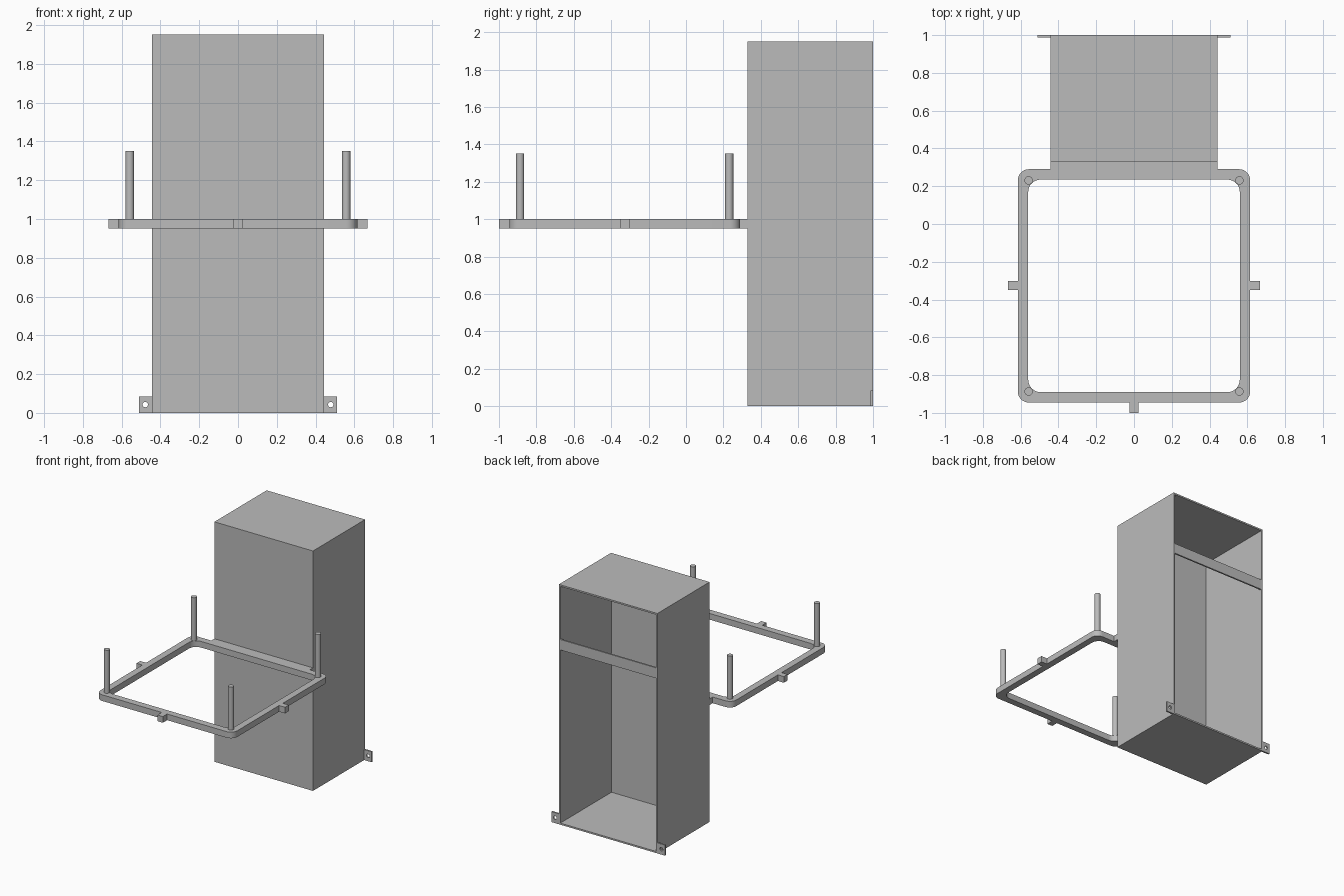
import bpy, bmesh
from math import cos, sin, pi
from mathutils import Matrix, Vector

if "Cube" in bpy.data.objects:
    bpy.data.objects.remove(bpy.data.objects["Cube"])

grey = bpy.data.materials.new("plain grey")
grey.use_nodes = True
colour = (0.5, 0.5, 0.5, 1)
grey.diffuse_color = colour
grey.node_tree.nodes["Principled BSDF"].inputs["Base Color"].default_value = colour

WALL = 0.013
BOX_X, BOX_FRONT, BOX_BACK, BOX_TOP = 0.443, 0.33, 1.0, 1.95
RING_LOW, RING_TOP = 0.95, 1.0
RING_X, RING_FRONT, RING_BACK = 0.615, -0.945, 0.29
RING_WIDTH = 0.055


def finish(name, bm, smooth=False):
    bmesh.ops.recalc_face_normals(bm, faces=bm.faces)
    mesh = bpy.data.meshes.new(name)
    bm.to_mesh(mesh)
    bm.free()
    mesh.materials.append(grey)
    obj = bpy.data.objects.new(name, mesh)
    bpy.context.collection.objects.link(obj)
    if smooth:
        bpy.ops.object.select_all(action='DESELECT')
        obj.select_set(True)
        bpy.context.view_layer.objects.active = obj
        bpy.ops.object.shade_smooth_by_angle()
    return obj


def box_mesh(low, high):
    low, high = Vector(low), Vector(high)
    bm = bmesh.new()
    place = Matrix.Translation((low + high) / 2) @ Matrix.Diagonal((*(high - low), 1))
    bmesh.ops.create_cube(bm, size=1, matrix=place)
    return bm


def box(name, low, high):
    return finish(name, box_mesh(low, high))


def rounded_rect(u0, v0, u1, v1, r, steps=8):
    centres = [(u1 - r, v1 - r), (u0 + r, v1 - r), (u0 + r, v0 + r), (u1 - r, v0 + r)]
    return [(cu + r * cos(a), cv + r * sin(a))
            for k, (cu, cv) in enumerate(centres)
            for a in [(k + i / steps) * pi / 2 for i in range(steps + 1)]]


def frame(name, outer, inner, low, high, to_3d):
    """Extruded outline with a hole; both outlines have equal point counts."""
    bm = bmesh.new()
    loops = [[bm.verts.new(to_3d(u, v, w)) for u, v in pts]
             for pts, w in ((outer, low), (outer, high), (inner, high), (inner, low))]
    n = len(outer)
    for k in range(4):
        a, b = loops[k], loops[(k + 1) % 4]
        for i in range(n):
            j = (i + 1) % n
            bm.faces.new((a[i], a[j], b[j], b[i]))
    bmesh.ops.remove_doubles(bm, verts=bm.verts, dist=0.0001)
    return finish(name, bm, smooth=True)


# Cabinet shell, open at the back
bm = box_mesh((-BOX_X, BOX_FRONT, 0), (BOX_X, BOX_BACK, BOX_TOP))
bm.normal_update()
bmesh.ops.delete(bm, geom=[f for f in bm.faces if f.normal.y > 0.5], context='FACES')
shell = finish("cabinet_shell", bm)
bm = bmesh.new()
bm.from_mesh(shell.data)
bm.normal_update()
# Keep the open shell's normals pointing out before thickening it inward
front = next(f for f in bm.faces if abs(f.normal.y) > 0.5)
if front.normal.y > 0:
    bmesh.ops.reverse_faces(bm, faces=bm.faces)
bm.to_mesh(shell.data)
bm.free()
thick = shell.modifiers.new("wall thickness", 'SOLIDIFY')
thick.thickness = WALL
thick.offset = -1
thick.use_even_offset = True

# Rail across the open back
box("back_rail", (-BOX_X + WALL, BOX_BACK - WALL, 1.42),
    (BOX_X - WALL, BOX_BACK, 1.505))

# Square ring and the bridge joining it to the cabinet
frame("ring",
      rounded_rect(-RING_X, RING_FRONT, RING_X, RING_BACK, 0.058),
      rounded_rect(-RING_X + RING_WIDTH, RING_FRONT + RING_WIDTH,
                   RING_X - RING_WIDTH, RING_BACK - RING_WIDTH, 0.065),
      RING_LOW, RING_TOP, lambda u, v, w: (u, v, w))
box("ring_bridge", (-BOX_X, RING_BACK, RING_LOW), (BOX_X, BOX_FRONT, RING_TOP))

# Tabs on the ring
box("front_tab", (-0.024, -1, RING_LOW), (0.024, RING_FRONT, RING_TOP))
for side, s in (("left", 1), ("right", -1)):
    xs = sorted((s * RING_X, s * 0.668))
    box(side + "_tab", (xs[0], -0.35, RING_LOW), (xs[1], -0.302, RING_TOP))

    # Upright pegs on the ring corners
    for end, y in (("front", -0.887), ("back", 0.231)):
        bm = bmesh.new()
        bmesh.ops.create_cone(bm, cap_ends=True, segments=32, radius1=0.022,
                              radius2=0.022, depth=0.35,
                              matrix=Matrix.Translation((s * 0.558, y, RING_TOP + 0.175)))
        finish(f"{end}_{side}_peg", bm, smooth=True)

    # Drilled mounting ears at the foot of the cabinet
    u0, u1 = sorted((s * BOX_X, s * 0.51))
    hu, hv, r = s * 0.478, 0.043, 0.014
    frame(side + "_mounting_ear",
          rounded_rect(u0, 0, u1, 0.085, 0),
          rounded_rect(hu - r, hv - r, hu + r, hv + r, r),
          BOX_BACK - WALL, BOX_BACK, lambda u, v, w: (u, w, v))
